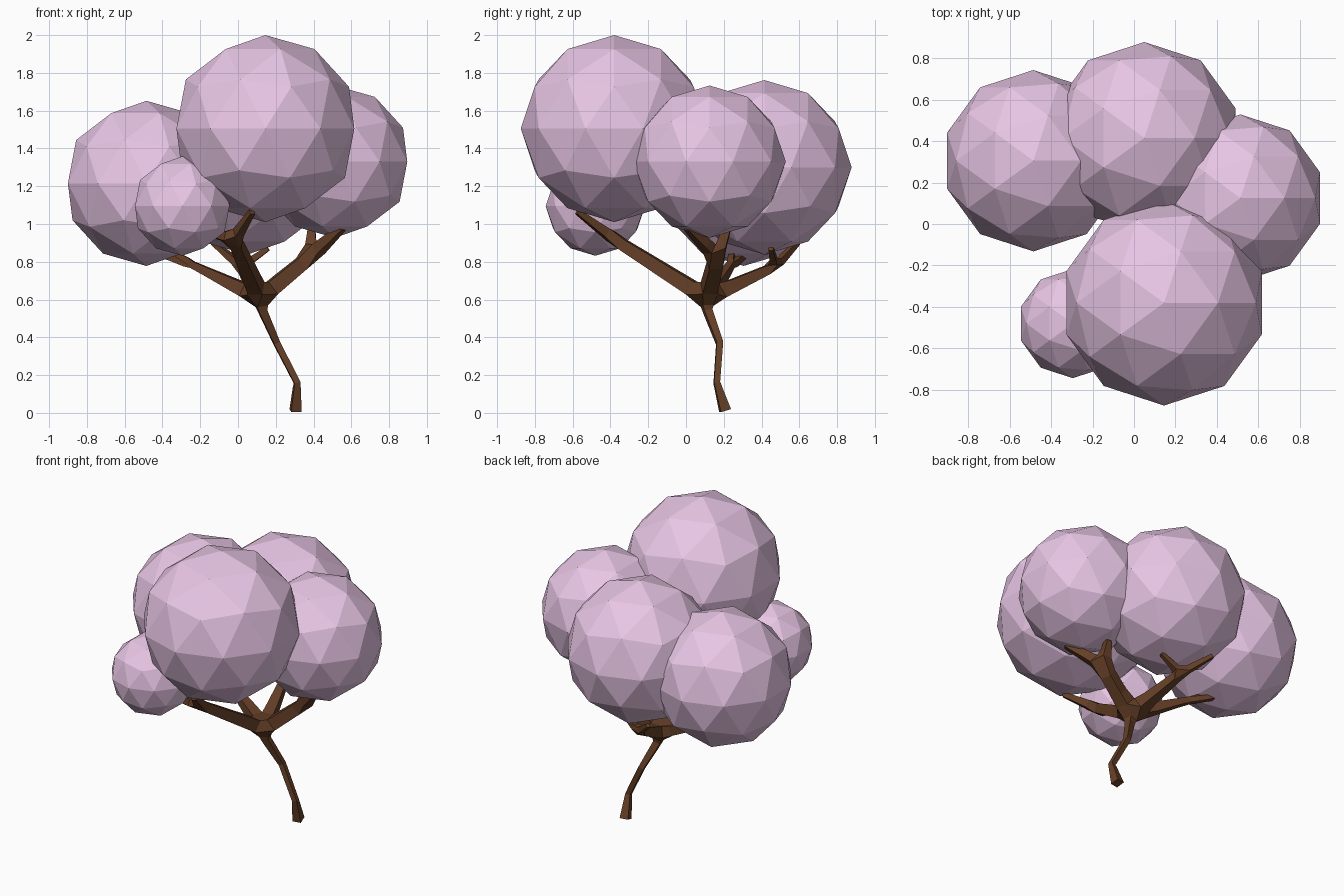
import bpy

if "Cube" in bpy.data.objects:
    bpy.data.objects.remove(bpy.data.objects["Cube"])


def material(name, rgb):
    m = bpy.data.materials.new(name)
    m.diffuse_color = (*rgb, 1)
    m.use_nodes = True
    m.node_tree.nodes["Principled BSDF"].inputs["Base Color"].default_value = m.diffuse_color
    return m


blossom = material("blossom_pink", (0.80, 0.56, 0.78))
bark = material("bark_brown", (0.13, 0.05, 0.02))

# Foliage: faceted balls (name, centre, radius)
balls = [
    ("foliage_front", (0.145, -0.38, 1.505), 0.495),
    ("foliage_left", (-0.485, 0.305, 1.215), 0.437),
    ("foliage_back", (0.05, 0.415, 1.30), 0.462),
    ("foliage_right", (0.513, 0.125, 1.33), 0.403),
    ("foliage_small", (-0.295, -0.48, 1.095), 0.263),
]
for name, centre, radius in balls:
    bpy.ops.mesh.primitive_ico_sphere_add(subdivisions=2, radius=radius, location=centre)
    ob = bpy.context.object
    ob.name = name
    ob.data.materials.append(blossom)

# Trunk and branches: one skeleton thickened into square-section limbs
verts, radii, edges = [], [], []


def limb(start, points):
    """Chain of (x, y, z, radius) joints from an existing joint; returns the last."""
    for x, y, z, r in points:
        verts.append((x, y, z))
        radii.append(r)
        if start is not None:
            edges.append((start, len(verts) - 1))
        start = len(verts) - 1
    return start


hub = limb(None, [(0.305, 0.207, 0.012, 0.028), (0.313, 0.163, 0.16, 0.016),
                  (0.205, 0.178, 0.37, 0.017), (0.13, 0.115, 0.54, 0.022),
                  (0.118, 0.11, 0.61, 0.042)])
# Each branch: elbow, then its two twig tips
branches = [
    ((-0.02, -0.38, 0.92, 0.028), (0.075, -0.575, 1.065, 0.014), (-0.24, -0.45, 0.98, 0.014)),
    ((0.385, 0.165, 0.83, 0.035), (0.39, 0.22, 0.98, 0.018), (0.55, 0.01, 0.98, 0.018)),
    ((-0.20, 0.225, 0.765, 0.020), (-0.49, 0.35, 0.87, 0.012), (-0.36, 0.25, 0.86, 0.012)),
    ((0.02, 0.47, 0.775, 0.022), (-0.13, 0.59, 0.90, 0.012), (0.16, 0.45, 0.87, 0.012)),
]
for elbow, tip_a, tip_b in branches:
    fork = limb(hub, [elbow])
    limb(fork, [tip_a])
    limb(fork, [tip_b])

mesh = bpy.data.meshes.new("trunk_and_branches")
mesh.from_pydata(verts, edges, [])
trunk = bpy.data.objects.new("trunk_and_branches", mesh)
bpy.context.collection.objects.link(trunk)
skin = trunk.modifiers.new("limbs", 'SKIN')
skin.branch_smoothing = 0
for i, r in enumerate(radii):
    mesh.skin_vertices[0].data[i].radius = (r, r)
    mesh.skin_vertices[0].data[i].use_root = (i == 0)
mesh.materials.append(bark)
